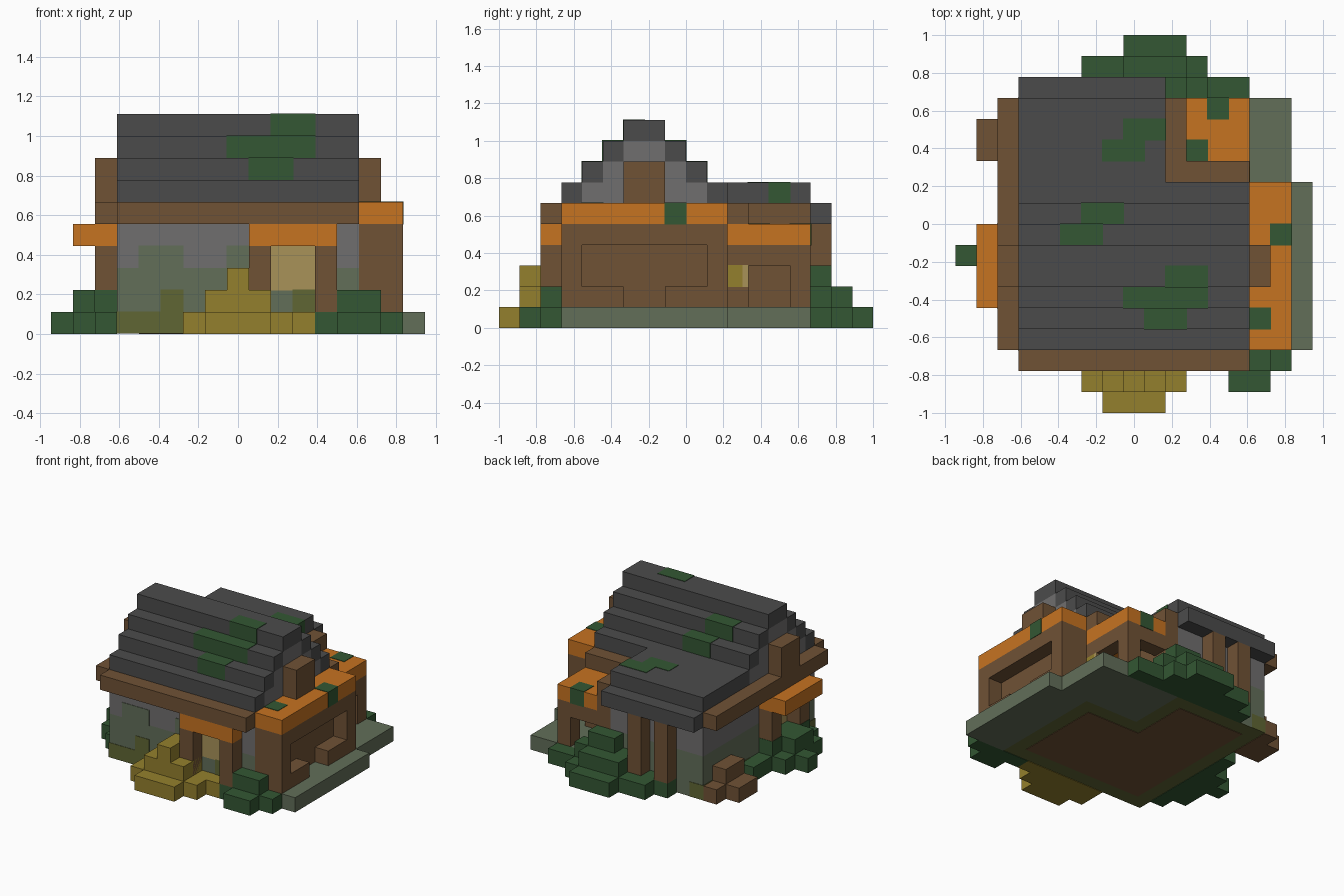
import bpy
from mathutils import Vector

cube = bpy.data.objects.get("Cube")
if cube:
    bpy.data.objects.remove(cube)

UNIT = 1 / 9                       # edge of one block
ORIGIN = Vector((-8.5, -9, 0))     # block grid corner


def material(name, *rgb):
    def linear(c):
        c /= 255
        return c / 12.92 if c < 0.04 else ((c + 0.055) / 1.055) ** 2.4
    colour = [linear(c) for c in rgb] + [1]
    mat = bpy.data.materials.new(name)
    mat.use_nodes = True
    mat.diffuse_color = colour
    mat.node_tree.nodes["Principled BSDF"].inputs["Base Color"].default_value = colour
    return mat


SLATE = material("dark_slate", 75, 75, 75)
STONE = material("grey_stone", 112, 110, 110)
SAGE = material("sage_stone", 98, 110, 89)
WOOD = material("brown_wood", 112, 82, 53)
ORANGE = material("orange_canopy", 198, 115, 33)
GREEN = material("leaf_green", 51, 87, 51)
GOLD = material("golden_leaf", 148, 128, 45)
TAN = material("tan_door", 169, 146, 89)
MOSS = material("olive_moss", 96, 102, 52)


def box(name, mat, x, y, z, grow=0.0):
    """Axis aligned block spanning grid ranges, optionally grown a little."""
    low = Vector((x[0], y[0], z[0])) - Vector((grow,) * 3)
    high = Vector((x[1], y[1], z[1])) + Vector((grow,) * 3)
    ends = (low, high)
    verts = [(ends[a].x, ends[b].y, ends[c].z)
             for a in range(2) for b in range(2) for c in range(2)]
    verts = [(Vector(v) + ORIGIN) * UNIT for v in verts]
    faces = [(0, 1, 3, 2), (4, 6, 7, 5), (0, 4, 5, 1),
             (2, 3, 7, 6), (0, 2, 6, 4), (1, 5, 7, 3)]
    mesh = bpy.data.meshes.new(name)
    mesh.from_pydata(verts, [], faces)
    mesh.materials.append(mat)
    obj = bpy.data.objects.new(name, mesh)
    bpy.context.collection.objects.link(obj)
    return obj


def patch(name, mat, x, y, z):
    """Thin painted skin over a block."""
    return box(name, mat, x, y, z, grow=0.03)


# Floor underside: mossy rim with brown earth inside
box("main_floor_rim", MOSS, x=(3, 14), y=(3, 11), z=(0.03, 0.06))
box("wing_floor_rim", MOSS, x=(3, 10), y=(11, 15), z=(0.03, 0.06))
box("main_floor_earth", WOOD, x=(4, 13), y=(4, 10), z=(0, 0.03))
box("wing_floor_earth", WOOD, x=(4, 9), y=(10, 14), z=(0, 0.03))

# Walls: sage lower band, grey upper band
for part, xs, ys in (("main", (3, 14), (3, 11)), ("wing", (3, 10), (11, 15))):
    box(part + "_lower_wall", SAGE, x=xs, y=ys, z=(0.06, 3))
    box(part + "_upper_wall", STONE, x=xs, y=ys, z=(3, 6))
patch("front_wall_sage_left", SAGE, x=(4, 6), y=(3, 4), z=(3, 4))
patch("front_wall_sage_middle", SAGE, x=(8, 9), y=(3, 4), z=(3, 4))
patch("front_wall_moss", MOSS, x=(3, 6), y=(3, 4), z=(0.06, 1))
patch("front_wall_moss_step", MOSS, x=(5, 6), y=(3, 4), z=(1, 2))
patch("door_sill_moss", MOSS, x=(11, 12), y=(3, 4), z=(1, 2))
patch("left_wall_moss", MOSS, x=(3, 4), y=(10, 15), z=(0.06, 1))

# Stepped main roof with grey gable infill
for step in range(3):
    level = (6 + step, 7 + step)
    front, back = 3 + step, 11 - step
    box("roof_front_step", SLATE, x=(3, 14), y=(front, front + 1), z=level)
    box("roof_back_step", SLATE, x=(3, 14), y=(back - 1, back), z=level)
    box("gable_infill", STONE, x=(3, 14), y=(front + 1, back - 1), z=level)
box("roof_ridge", SLATE, x=(3, 14), y=(6, 8), z=(9, 10))

# Back wing roof
box("wing_roof", SLATE, x=(3, 10), y=(11, 15), z=(6, 7))
box("wing_roof_eave", SLATE, x=(3, 10), y=(15, 16), z=(5, 6))

# Wooden eaves and gable posts
box("front_eave", WOOD, x=(3, 14), y=(2, 3), z=(5, 6))
box("side_eave", WOOD, x=(2, 3), y=(3, 15), z=(5, 6))
box("wing_eave", WOOD, x=(10, 11), y=(11, 15), z=(5, 6))
box("back_eave", WOOD, x=(11, 14), y=(11, 12), z=(5, 6))
for left_edge in (2, 14):
    box("gable_post", WOOD, x=(left_edge, left_edge + 1), y=(6, 8), z=(6, 8))

# Roof moss
patch("roof_moss_ridge", GREEN, x=(10, 12), y=(6, 7), z=(9, 10))
patch("roof_moss_upper", GREEN, x=(8, 12), y=(5, 6), z=(8, 9))
patch("roof_moss_lower", GREEN, x=(9, 11), y=(4, 5), z=(7, 8))
patch("roof_moss_back_upper", GREEN, x=(5, 7), y=(8, 9), z=(8, 9))
patch("roof_moss_back_lower", GREEN, x=(6, 8), y=(9, 10), z=(7, 8))
patch("wing_moss_inner", GREEN, x=(7, 9), y=(12, 13), z=(6, 7))
patch("wing_moss_outer", GREEN, x=(8, 10), y=(13, 14), z=(6, 7))

# Front door with canopy
box("door_canopy", ORANGE, x=(9, 13), y=(2, 3), z=(4, 5))
for left_edge in (9, 12):
    box("door_post", WOOD, x=(left_edge, left_edge + 1), y=(2, 3), z=(1, 4))
patch("front_door", TAN, x=(10, 12), y=(3, 4), z=(2, 4))

# Side window with canopy
box("window_canopy", ORANGE, x=(1, 3), y=(5, 9), z=(4, 5))
for near_edge in (5, 8):
    box("window_post", WOOD, x=(2, 3), y=(near_edge, near_edge + 1), z=(1, 4))
patch("side_window", TAN, x=(3, 4), y=(6, 8), z=(2, 4))

# Posts under the back eave
for left_edge in (5, 7):
    box("back_post", WOOD, x=(left_edge, left_edge + 1), y=(15, 16), z=(1, 5))

# Stone platform
box("platform", SAGE, x=(14, 17), y=(3, 11), z=(0, 1))
box("platform_back", SAGE, x=(10, 16), y=(11, 15), z=(0, 1))

# Side porch with recessed front
box("porch_wall", WOOD, x=(14, 15), y=(3, 11), z=(1, 5))
box("porch_beam", WOOD, x=(15, 16), y=(3, 11), z=(4, 5))
for post, rail in (((3, 4), (4, 6)), ((10, 11), (8, 10))):
    box("porch_post", WOOD, x=(15, 16), y=post, z=(1, 4))
    box("porch_rail", WOOD, x=(15, 16), y=rail, z=(1, 2))
box("porch_roof", ORANGE, x=(14, 16), y=(3, 11), z=(5, 6))
patch("porch_roof_moss_outer", GREEN, x=(15, 16), y=(8, 9), z=(5, 6))
patch("porch_roof_moss_inner", GREEN, x=(14, 15), y=(4, 5), z=(5, 6))

# Back porch, open on two sides
box("back_porch_wall", WOOD, x=(10, 11), y=(11, 15), z=(1, 5))
box("back_porch_roof", ORANGE, x=(11, 14), y=(11, 15), z=(4, 5))
box("back_porch_side_beam", WOOD, x=(13, 14), y=(11, 15), z=(3, 4))
box("back_porch_end_beam", WOOD, x=(11, 13), y=(14, 15), z=(3, 4))
for near_edge in (11, 14):
    box("back_porch_post", WOOD, x=(13, 14), y=(near_edge, near_edge + 1), z=(1, 3))
patch("porch_lamp_gold", GOLD, x=(13.9, 14), y=(11.04, 11.7), z=(2, 3))
patch("porch_lamp_tan", TAN, x=(13.9, 14), y=(11.76, 11.97), z=(2, 3))
patch("back_porch_moss_outer", GREEN, x=(12, 13), y=(14, 15), z=(4, 5))
patch("back_porch_moss_inner", GREEN, x=(11, 12), y=(12, 13), z=(4, 5))

# Log pile by the side wall
box("logs_inner", WOOD, x=(2, 3), y=(12, 15), z=(0, 1))
box("logs_outer", WOOD, x=(1, 2), y=(12, 14), z=(0, 1))
box("logs_top", WOOD, x=(2, 3), y=(12, 14), z=(1, 2))

# Golden shrub at the front
box("gold_shrub_base", GOLD, x=(6, 12), y=(2, 3), z=(0, 1))
box("gold_shrub_middle", GOLD, x=(6, 11), y=(1, 2), z=(0, 1))
box("gold_shrub_front", GOLD, x=(7, 10), y=(0, 1), z=(0, 1))
box("gold_shrub_tier", GOLD, x=(7, 10), y=(1, 2.98), z=(1, 2))
box("gold_shrub_top", GOLD, x=(8, 9), y=(1, 2.98), z=(2, 3))

# Green shrub at the front corner
box("corner_shrub_base", GREEN, x=(12, 16), y=(2, 3), z=(0, 1))
box("corner_shrub_front", GREEN, x=(13, 15), y=(1, 2), z=(0, 1))
box("corner_shrub_top", GREEN, x=(13, 15), y=(2, 3), z=(1, 2))

# Green shrub under the side window
box("side_shrub_base", GREEN, x=(2, 3), y=(4, 11), z=(0, 1))
box("side_shrub_middle", GREEN, x=(1, 2), y=(5, 9), z=(0, 1))
box("side_shrub_tip", GREEN, x=(0, 1), y=(7, 8), z=(0, 1))
box("side_shrub_tier", GREEN, x=(1.98, 3), y=(4.98, 9.02), z=(1, 2))
box("side_shrub_top", GREEN, x=(1, 2), y=(6, 8), z=(1, 2))

# Green shrub at the back
box("back_shrub_base", GREEN, x=(5, 14), y=(15, 16), z=(0, 1))
box("back_shrub_middle", GREEN, x=(6, 12), y=(16, 17), z=(0, 1))
box("back_shrub_tip", GREEN, x=(8, 11), y=(17, 18), z=(0, 1))
box("back_shrub_tier", GREEN, x=(8, 12), y=(15, 16), z=(1, 2))
box("back_shrub_ledge", GREEN, x=(8, 11), y=(16, 17), z=(1, 2))
box("back_shrub_top", GREEN, x=(9, 11), y=(15, 16), z=(2, 3))
